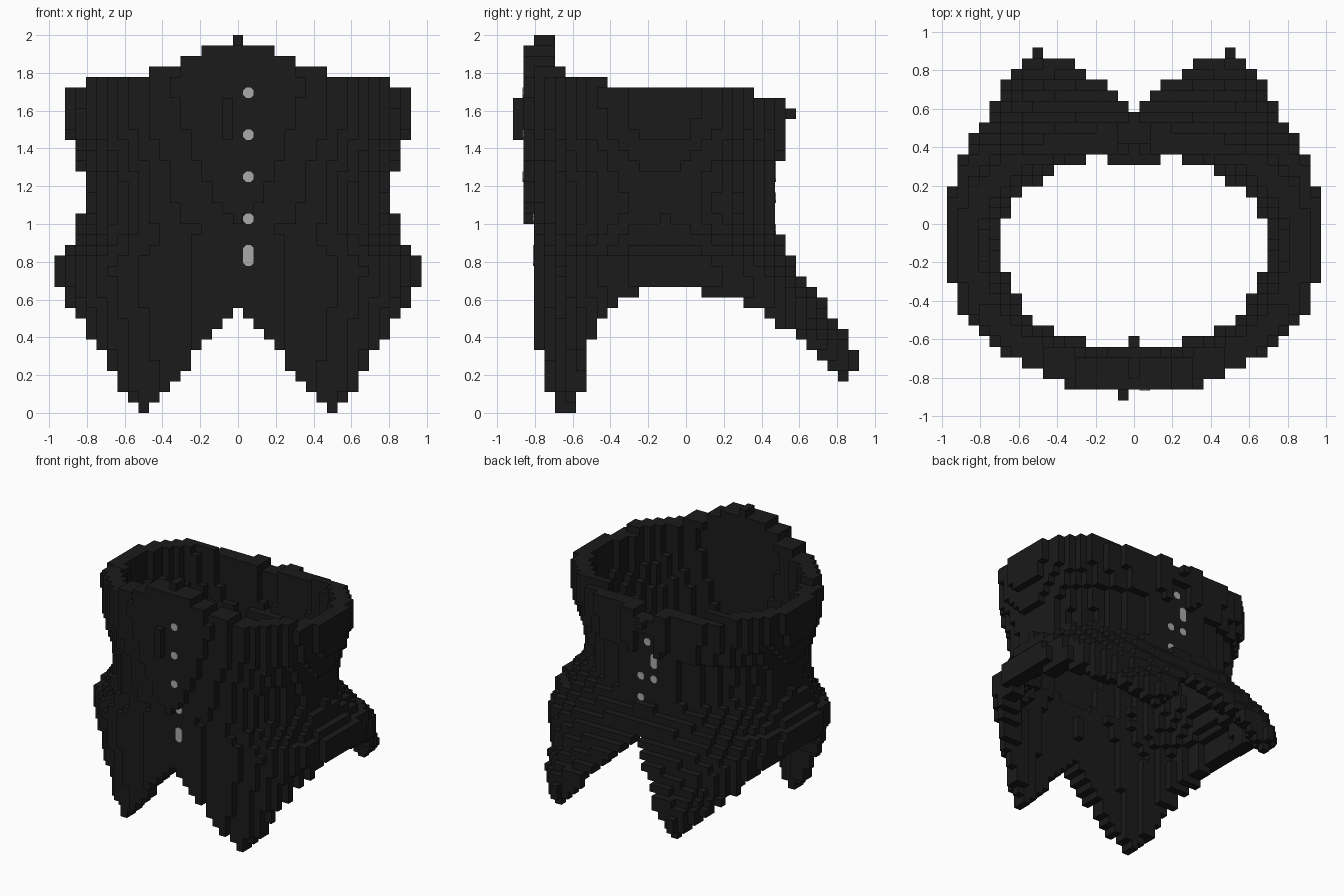
import bpy
import bmesh

cube = bpy.data.objects.get("Cube")
if cube:
    bpy.data.objects.remove(cube, do_unlink=True)

H = 1 / 18  # block size
CY = -0.10  # centre of the cross-sections


def material(name, value):
    m = bpy.data.materials.new(name)
    m.use_nodes = True
    col = (value, value, value, 1)
    m.diffuse_color = col
    m.node_tree.nodes["Principled BSDF"].inputs["Base Color"].default_value = col
    return m


black = material("black cloth", 0.0105)
grey = material("light grey metal", 0.40)


def lerp(points, t):
    """Piecewise linear profile lookup."""
    if t <= points[0][0]:
        return points[0][1]
    for (t0, v0), (t1, v1) in zip(points, points[1:]):
        if t <= t1:
            return v0 + (v1 - v0) * (t - t0) / (t1 - t0)
    return points[-1][1]


# Profiles over height: half width, depths, wall thickness, squareness
WIDTH = [(0, .90), (.5, .93), (.65, .96), (.81, .97), (.86, .91), (.92, .88), (.97, .86), (1.08, .81),
         (1.25, .825), (1.31, .845), (1.40, .87), (1.48, .91), (1.75, .91), (1.9, .84)]
FRONT = [(0, .77), (.1, .785), (.4, .795), (.75, .787), (.97, .795), (1.028, .834), (1.4, .86),
         (1.7, .875), (1.92, .87), (1.96, .80)]
BACK = [(.2, .93), (.25, .96), (.36, .96), (.42, .89), (.47, .83), (.5, .80), (.65, .68),
        (.8, .57), (.92, .50), (1.0, .47), (1.3, .47), (1.36, .51), (1.7, .51)]
FRONT_THICK = [(0, .10), (.3, .12), (.6, .15), (1.93, .16), (1.96, .11)]
BACK_THICK = [(.25, .08), (.45, .10), (.65, .12), (.95, .105), (1.3, .105), (1.36, .12)]
FRONT_ROUND = [(.3, 2.2), (.6, 2.4), (.75, 2.6), (1.0, 2.05), (1.3, 2.05), (1.7, 2.2)]
BACK_ROUND = [(.5, 2.6), (.67, 3.3), (1.0, 2.0), (1.3, 2.0), (1.7, 2.3)]
# Hem height over |x|, for the front and back points, and over y for the side arches
HEM_FRONT = [(0, .55), (.5, 0), (.611, .12), (.667, .24), (.889, .565), (.944, .66)]
HEM_BACK = [(0, .74), (.5, .17), (.64, .28), (.78, .44), (.82, .5), (.9, .6), (.944, .66)]
HEM_SIDE = [(-.611, 0), (-.556, .12), (-.5, .39), (-.444, .5), (-.389, .56), (-.28, .62), (-.16, .67),
            (.05, .67), (.11, .62), (.28, .62), (.36, .56), (.444, .5), (.61, .4), (.72, .28), (.83, .17)]


def in_section(x, y, a, d, n):
    """Inside a rounded section of half width a and depth d."""
    return (abs(x) / a) ** n + (abs(y - CY) / d) ** n <= 1


def rim(x, y):
    """Height of the upper edge, peaked at the front centre."""
    x = abs(x)
    if y > .36:
        return 1.61 if x < .09 else 1.67
    if y > -.42:
        return 1.73
    for limit, top in ((.03, 2.0), (.195, 1.945), (.305, 1.89), (.47, 1.835), (.81, 1.78)):
        if x < limit:
            break
    else:
        top = 1.73
    return min(top, 1.78 if y > -.64 else 1.835 if y > -.70 else 2.0)


def solid(x, y, z):
    front = y < CY
    hem = max(lerp(HEM_FRONT if front else HEM_BACK, abs(x)), lerp(HEM_SIDE, y))
    if z < hem or z > rim(x, y) or y > .86:
        return False
    a = lerp(WIDTH, z)
    if front:
        d, t, n = lerp(FRONT, z) + CY, lerp(FRONT_THICK, z), lerp(FRONT_ROUND, z)
    else:
        d, t, n = lerp(BACK, z) - CY, lerp(BACK_THICK, z), lerp(BACK_ROUND, z)
    return in_section(x, y, a, d, n) and not in_section(x, y, a - .12, d - t, n)


# Shell of the garment as blocks
cells = {(i, j, k) for i in range(-17, 18) for j in range(-16, 17) for k in range(36)
         if solid(i * H, j * H, (k + .5) * H)}

# Recess around the top eyelet
cells -= {(i, 9, k) for i in range(-1, 2) for k in range(24, 27)}
# Raised front placket edge, back loop, back point tips and inner seams
cells |= {(-1, -16, k) for k in range(26, 30)}
cells.add((0, 10, 28))
cells |= {(i, 16, k) for i in (-9, 9) for k in (4, 5)}
cells |= {(i, 6, k) for i in range(-2, 3) for k in range(18, 24)}
cells |= {(0, -11, k) for k in range(13, 16)}

# Corner order of each block side, by outward direction
SIDES = {
    (1, 0, 0): ((1, 0, 0), (1, 1, 0), (1, 1, 1), (1, 0, 1)),
    (-1, 0, 0): ((0, 0, 0), (0, 0, 1), (0, 1, 1), (0, 1, 0)),
    (0, 1, 0): ((0, 1, 0), (0, 1, 1), (1, 1, 1), (1, 1, 0)),
    (0, -1, 0): ((0, 0, 0), (1, 0, 0), (1, 0, 1), (0, 0, 1)),
    (0, 0, 1): ((0, 0, 1), (1, 0, 1), (1, 1, 1), (0, 1, 1)),
    (0, 0, -1): ((0, 0, 0), (0, 1, 0), (1, 1, 0), (1, 0, 0)),
}


def finish(name, bm, mat):
    me = bpy.data.meshes.new(name)
    bm.to_mesh(me)
    bm.free()
    me.materials.append(mat)
    bpy.context.collection.objects.link(bpy.data.objects.new(name, me))


# Garment: the exposed sides of all blocks
body = bmesh.new()
for i, j, k in cells:
    for (dx, dy, dz), corners in SIDES.items():
        if (i + dx, j + dy, k + dz) not in cells:
            body.faces.new([body.verts.new(((i + u - .5) * H, (j + v - .5) * H, (k + w) * H))
                            for u, v, w in corners])
bmesh.ops.remove_doubles(body, verts=body.verts, dist=1e-4)
finish("corset_body", body, black)


def studs(name, places, side):
    """Thin eight-sided plates on the outer wall; side is -1 front, 1 back."""
    bm = bmesh.new()
    cut, thick = .28 * H, .004
    for i, k0, k1 in places:
        j = max((c[1] * side for c in cells if c[0] == i and k0 <= c[2] <= k1)) * side
        y = (j + .5 * side) * H
        x0, x1, z0, z1 = (i - .5) * H, (i + .5) * H, k0 * H, (k1 + 1) * H
        outline = [(x0 + cut, z0), (x1 - cut, z0), (x1, z0 + cut), (x1, z1 - cut),
                   (x1 - cut, z1), (x0 + cut, z1), (x0, z1 - cut), (x0, z0 + cut)]
        plate = bm.faces.new([bm.verts.new((x, y, z)) for x, z in outline])
        top = bmesh.ops.extrude_face_region(bm, geom=[plate])["geom"]
        bmesh.ops.translate(bm, vec=(0, side * thick, 0),
                            verts=[v for v in top if isinstance(v, bmesh.types.BMVert)])
    bmesh.ops.recalc_face_normals(bm, faces=bm.faces)
    finish(name, bm, grey)


# Each stud: column, lowest and highest block row
studs("front_buttons", [(1, 14, 15), (1, 18, 18), (1, 22, 22), (1, 26, 26), (1, 30, 30)], -1)
studs("back_eyelets", [(0, 25, 25), (-1, 22, 23), (-1, 20, 20), (1, 20, 20), (1, 17, 17)], 1)
